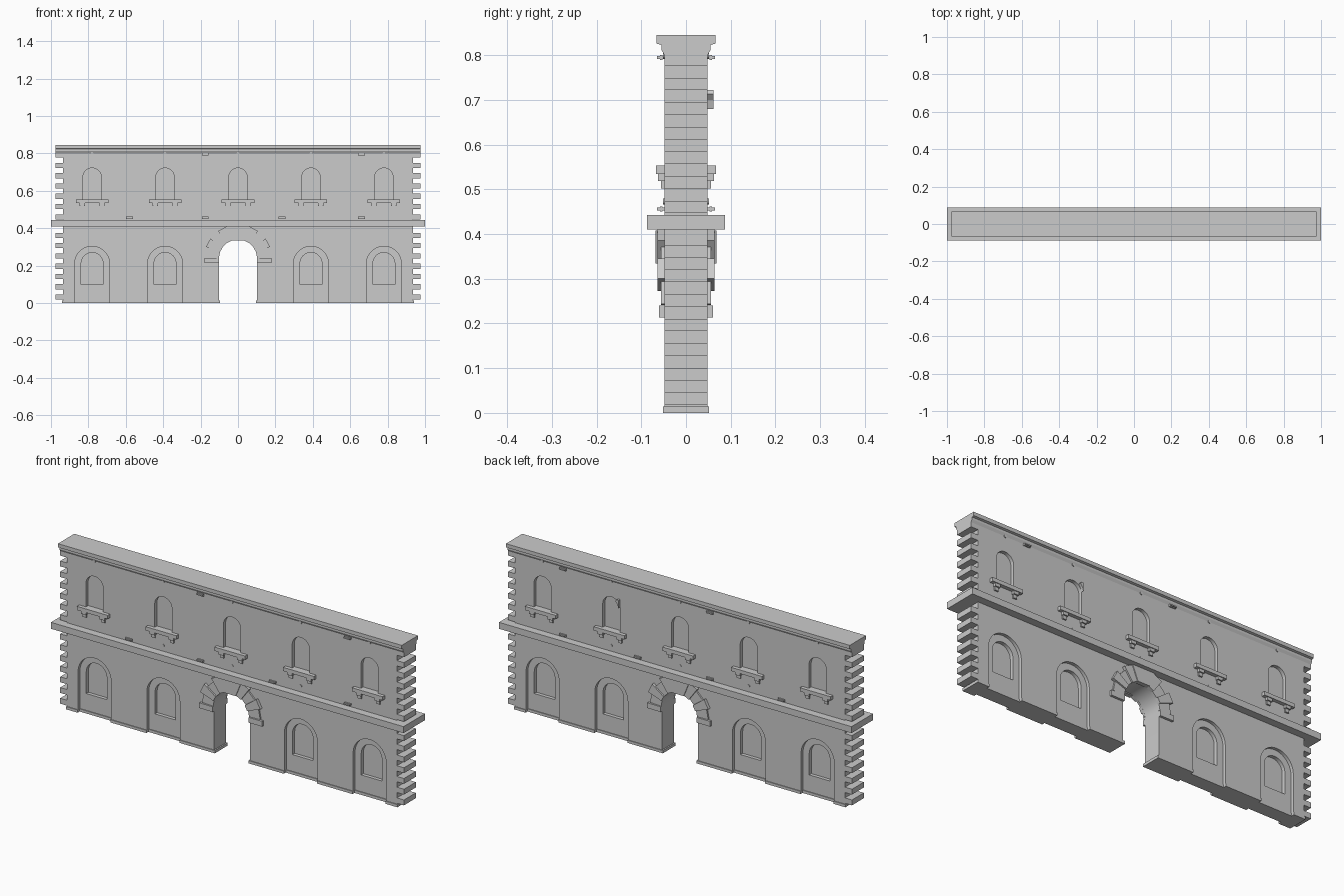
import bpy, bmesh
from math import sin, cos, pi, radians

if "Cube" in bpy.data.objects:
    bpy.data.objects.remove(bpy.data.objects["Cube"])

W = 0.048                      # half thickness of the wall
BAYS = (-0.78, -0.39, 0.39, 0.78)
UPPER = (-0.78, -0.39, 0.0, 0.39, 0.78)


def prisms(name, items):
    """One mesh from (xz outline, y0, y1) prisms."""
    bm = bmesh.new()
    for pts, y0, y1 in items:
        a = [bm.verts.new((x, y0, z)) for x, z in pts]
        b = [bm.verts.new((x, y1, z)) for x, z in pts]
        bm.faces.new(a)
        bm.faces.new(b[::-1])
        n = len(pts)
        for i in range(n):
            bm.faces.new((a[i], b[i], b[(i + 1) % n], a[(i + 1) % n]))
    bmesh.ops.recalc_face_normals(bm, faces=bm.faces)
    me = bpy.data.meshes.new(name)
    bm.to_mesh(me)
    bm.free()
    ob = bpy.data.objects.new(name, me)
    bpy.context.collection.objects.link(ob)
    return ob


def both(pts, inner, outer):
    """The same prism on the front and on the back."""
    return [(pts, -outer, -inner), (pts, inner, outer)]


def rect(x0, x1, z0, z1):
    return [(x0, z0), (x1, z0), (x1, z1), (x0, z1)]


def arch(cx, hw, z0, top, n=20):
    """Round-headed outline, left foot over the top to right foot."""
    zc = top - hw
    curve = [(cx - hw * cos(pi * i / n), zc + hw * sin(pi * i / n)) for i in range(n + 1)]
    return [(cx - hw, z0)] + curve + [(cx + hw, z0)]


def cut(ob, name, items):
    cutter = prisms(name, items)
    cutter.hide_render = True
    m = ob.modifiers.new("cut", 'BOOLEAN')
    m.operation, m.solver, m.object = 'DIFFERENCE', 'EXACT', cutter
    bpy.context.view_layer.objects.active = ob
    bpy.ops.object.modifier_apply(modifier=m.name)
    bpy.data.objects.remove(cutter)


# Wall outline with gateway and toothed quoin ends
side = [(0.935, 0.0)]
for start, count in ((0.018, 7), (0.447, 7)):
    for k in range(count):
        z = start + 0.055 * k
        side += [(0.935, z), (0.975, z), (0.975, z + 0.0275), (0.935, z + 0.0275)]
side.append((0.935, 0.812))
left = [(-x, z) for x, z in side]
wall = prisms("wall", [(left[::-1] + arch(0, 0.102, 0, 0.34) + side, -W, W)])

# Arched recesses on both faces, lower ones stepped twice
outer, inner = [], []
for x in BAYS:
    outer += both(arch(x, 0.0935, -0.05, 0.303), W - 0.016, 0.1)
    inner += both(arch(x, 0.0585, 0.10, 0.27), W - 0.034, 0.1)
for x in UPPER:
    outer += both(arch(x, 0.049, 0.545, 0.722), W - 0.018, 0.1)
cut(wall, "recess_cutter", outer)
cut(wall, "niche_cutter", inner)
bpy.ops.object.select_all(action='DESELECT')
wall.select_set(True)
bpy.context.view_layer.objects.active = wall
bpy.ops.object.shade_smooth_by_angle(angle=radians(25))

# Plinth, stepping back inside each recess
plinth = []
for s in (-1, 1):
    edges = [0.095, 0.2965, 0.4835, 0.6865, 0.8735, 0.94]
    for i in range(5):
        d = 0.052 if i % 2 == 0 else 0.036
        x0, x1 = sorted((s * edges[i], s * edges[i + 1]))
        plinth.append((rect(x0, x1, 0, 0.014), -d, d))
prisms("plinth", plinth)

# Floor band and stepped cornice
prisms("floor_band", [(rect(-1, 1, 0.41, 0.443), -0.087, 0.087)])
half = [(0.048, 0.80), (0.055, 0.812), (0.055, 0.823), (0.066, 0.826), (0.066, 0.845)]
cornice = prisms("cornice", [(half + [(-y, z) for y, z in half[::-1]], -0.975, 0.975)])
cornice.rotation_euler = (0, 0, pi / 2)

# Window sills on paired two-step brackets
sills, brackets = [], []
for x in UPPER:
    sills += both(rect(x - 0.087, x + 0.087, 0.534, 0.553), W - 0.018, 0.067)
    for s in (-1, 1):
        c = x + s * 0.053
        brackets += both(rect(c - 0.014, c + 0.014, 0.519, 0.534), W - 0.002, 0.063)
        brackets += both(rect(c - 0.010, c + 0.010, 0.502, 0.519), W - 0.002, 0.056)
prisms("window_sills", sills)
prisms("sill_brackets", brackets)

# Gateway voussoirs: keystone, alternating wedges, springers
R, ZC = 0.102, 0.238
stones = both([(-0.034, 0.334), (0.034, 0.334), (0.064, 0.408), (-0.064, 0.408)], W - 0.002, 0.068)
cuts = [2, 20, 36, 54, 71]
for s in (-1, 1):
    for i in range(4):
        a, b = radians(cuts[i]), radians(cuts[i + 1])
        r, d = ((0.165, 0.056), (0.182, 0.064))[i % 2]
        pts = [(s * q * cos(t), ZC + q * sin(t)) for q, t in ((R, a), (r, a), (r, b), (R, b))]
        stones += both(pts, W - 0.002, d)
    x0, x1 = sorted((s * R, s * 0.178))
    stones += both(rect(x0, x1, 0.213, 0.240), W - 0.002, 0.060)
prisms("voussoirs", stones)

# Small round wall ties
def disc(x, z, r, n=12):
    return [(x + r * cos(2 * pi * i / n), z + r * sin(2 * pi * i / n)) for i in range(n)]

ties = []
for x in UPPER:
    ties += both(disc(x, 0.80, 0.007), W - 0.002, 0.052)
for x in UPPER[1:4]:
    ties += both(disc(x, 0.473, 0.007), W - 0.002, 0.051)
prisms("wall_ties", ties)

# Slim fittings below the cornice and above the band
fittings = []
for z, xs in ((0.795, (-0.175, 0.66)), (0.456, (-0.58, -0.175, 0.235, 0.66))):
    for x in xs:
        fittings += both(rect(x - 0.016, x + 0.016, z - 0.003, z + 0.003), W - 0.002, 0.065)
        fittings += both(rect(x - 0.018, x + 0.018, z - 0.006, z + 0.006), 0.053, 0.058)
prisms("wall_fittings", fittings)

# Single fragment of arch trim on the back
prisms("arch_trim_fragment", [([(0.341, 0.68), (0.347, 0.70), (0.358, 0.713),
                                (0.352, 0.722), (0.340, 0.722)], W - 0.002, 0.061)])
